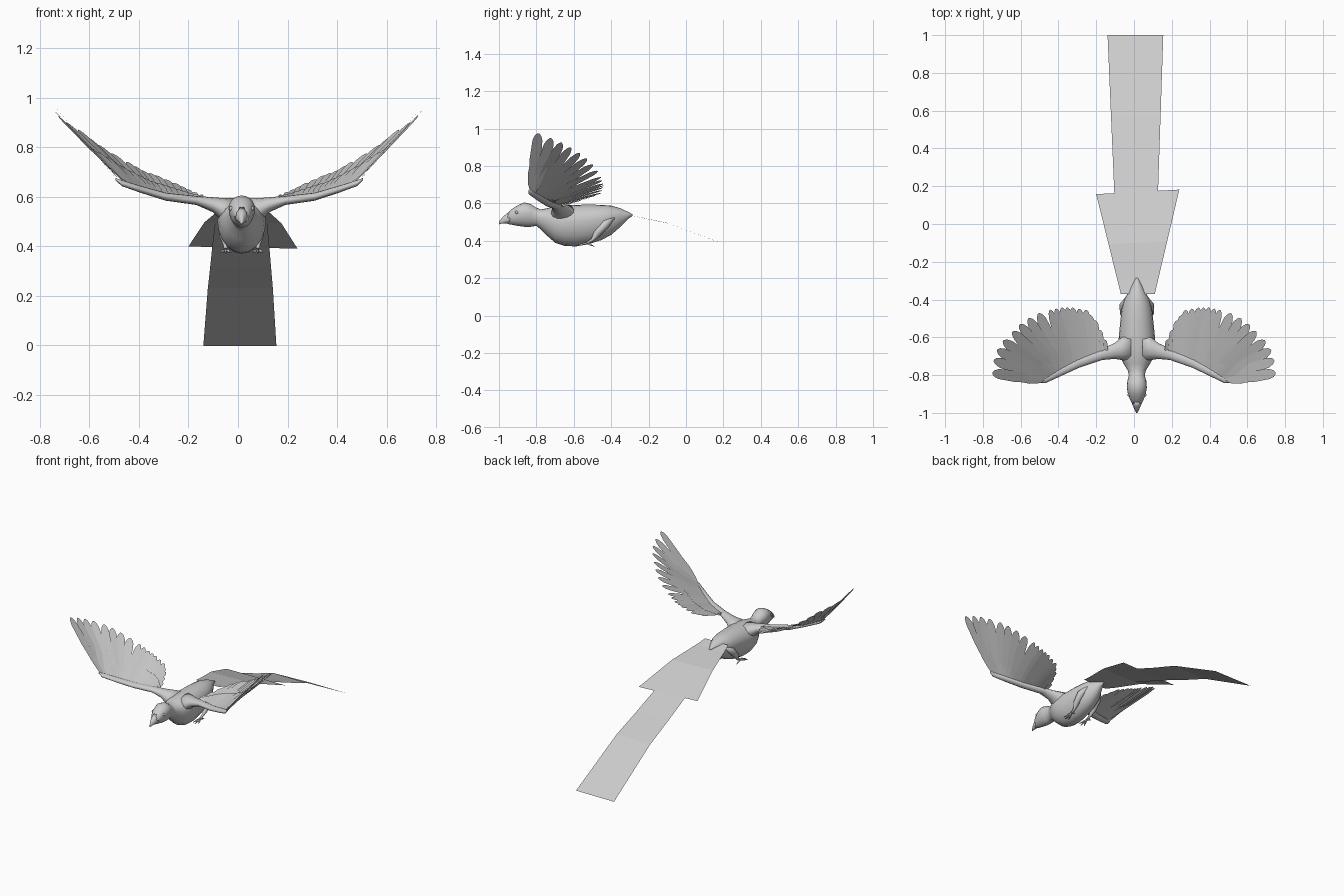
import bpy, bmesh, math
from mathutils import Vector, Matrix

if "Cube" in bpy.data.objects:
    bpy.data.objects.remove(bpy.data.objects["Cube"])

grey = bpy.data.materials.new("plain grey")
grey.use_nodes = True
GREY = (0.6, 0.6, 0.6, 1)
grey.diffuse_color = GREY
grey.node_tree.nodes["Principled BSDF"].inputs["Base Color"].default_value = GREY

MID = 0.015  # centre line of the body


def finish(name, bm, smooth=True, solid=True):
    if solid:
        bmesh.ops.recalc_face_normals(bm, faces=bm.faces)
    mesh = bpy.data.meshes.new(name)
    bm.to_mesh(mesh)
    bm.free()
    mesh.materials.append(grey)
    for p in mesh.polygons:
        p.use_smooth = smooth
    obj = bpy.data.objects.new(name, mesh)
    bpy.context.collection.objects.link(obj)
    return obj


def skin(bm, rings):
    """Join rings of points into a closed skin."""
    rows = [[bm.verts.new(p) for p in r] for r in rings]
    n = len(rows[0])
    for a, b in zip(rows, rows[1:]):
        for i in range(n):
            j = (i + 1) % n
            bm.faces.new((a[i], a[j], b[j], b[i]))
    bm.faces.new(rows[0])
    bm.faces.new(rows[-1])


def tube(bm, pts, radii, n=6):
    """Round limb through a few points."""
    pts = [Vector(p) for p in pts]
    rings = []
    for i, p in enumerate(pts):
        d = pts[min(i + 1, len(pts) - 1)] - pts[max(i - 1, 0)]
        rot = d.to_track_quat('Z', 'Y')
        rings.append([p + rot @ Vector((math.cos(k * math.tau / n), math.sin(k * math.tau / n), 0)) * radii[i]
                      for k in range(n)])
    skin(bm, rings)


def body_rings(stations, waist, n=20):
    """Upright rings: y, bottom, top, half width; waist sets the widest height."""
    rings = []
    for y, lo, hi, w in stations:
        mid = lo + (hi - lo) * waist
        ring = []
        for k in range(n):
            c, s = math.cos(k * math.tau / n), math.sin(k * math.tau / n)
            ring.append((MID + w * c, y, mid + s * ((hi - mid) if s > 0 else (mid - lo))))
        rings.append(ring)
    return rings


def along(pts, t):
    i = min(int(t), len(pts) - 2)
    return Vector(pts[i]).lerp(Vector(pts[i + 1]), t - i)


# Body with head and neck
bm = bmesh.new()
skin(bm, body_rings([
    (-.955, .49, .545, .022), (-.935, .487, .567, .034), (-.90, .48, .59, .047),
    (-.865, .475, .605, .053), (-.83, .475, .597, .05), (-.80, .48, .577, .042),
    (-.775, .46, .568, .048), (-.74, .425, .575, .07), (-.70, .39, .585, .09),
    (-.65, .373, .59, .098), (-.59, .37, .592, .095), (-.52, .382, .594, .088),
    (-.45, .405, .592, .08), (-.40, .432, .588, .066), (-.35, .475, .574, .04),
    (-.31, .517, .555, .018), (-.285, .533, .542, .006)], .6))
finish("body", bm)

# Hooked beak
bm = bmesh.new()
skin(bm, body_rings([
    (-.94, .492, .562, .03), (-.965, .493, .542, .02),
    (-.985, .492, .524, .011), (-1.0, .487, .502, .003)], .4, 10))
finish("beak", bm)

# Long tail: wide covering feathers over a narrow streamer
TAIL = [(-.37, .556), (-.3, .537), (-.1, .495), (.17, .395), (.35, .32), (.57, .235), (1, 0)]


def tail_sheet(name, rows, drop, y0, y1, left, right, skew=0):
    bm = bmesh.new()
    prev = None
    for y, z in rows:
        f = (y - y0) / (y1 - y0)
        xs = [left[0] + (left[1] - left[0]) * f, right[0] + (right[1] - right[0]) * f]
        row = [bm.verts.new((xs[0], y - skew * f, z - drop + skew * f * .35)),
               bm.verts.new((xs[1], y + skew * f, z - drop - skew * f * .35))]
        if prev:
            bm.faces.new((prev[0], prev[1], row[1], row[0]))
        prev = row
    return finish(name, bm, False, False)


tail_sheet("tail_coverts", TAIL[:4], 0, -.37, .17, (-.07, -.2), (.11, .24), .012)
tail_sheet("tail_streamer", TAIL[2:], .003, -.1, 1, (-.093, -.14), (.118, .155))

# Wing arm: x, y, z, depth, height from shoulder to wrist
ARM = [(.03, -.65, .53, .08, .065), (.08, -.66, .55, .06, .045), (.115, -.672, .568, .042, .03),
       (.18, -.69, .585, .03, .018), (.30, -.735, .60, .026, .016), (.40, -.785, .63, .023, .014),
       (.475, -.825, .655, .018, .012), (.5, -.836, .672, .005, .004)]
# Line of the feather tips, outermost first
TIPS = [(.75, -.79, .975), (.74, -.70, .94), (.71, -.635, .91), (.645, -.57, .87),
        (.595, -.52, .83), (.53, -.48, .785), (.45, -.455, .74), (.39, -.443, .705),
        (.335, -.443, .685), (.265, -.455, .655), (.22, -.51, .63), (.175, -.61, .605)]
BLADE = [(0, .35), (.2, .75), (.55, 1), (.88, .85), (.96, .55), (1, .15)]


def place(side, p):
    return Vector((side * p[0] + MID * (1 - p[0] / .75), p[1], p[2]))


def arm_point(x):
    for a, b in zip(ARM, ARM[1:]):
        if x <= b[0]:
            return Vector(a[:3]).lerp(Vector(b[:3]), (x - a[0]) / (b[0] - a[0]))
    return Vector(ARM[-1][:3])


def feather(bm, side, root, tip, across, width, twist):
    d = (tip - root).normalized()
    w = (across - d * across.dot(d)).normalized()
    w = Matrix.Rotation(twist, 3, d) @ w
    prev = None
    for s, k in BLADE:
        c = root.lerp(tip, s)
        row = [bm.verts.new(place(side, c + w * (e * k * width / 2))) for e in (-1, 1)]
        if prev:
            f = bm.faces.new((prev[0], prev[1], row[1], row[0]))
            f.normal_update()
            if f.normal.z < 0:
                f.normal_flip()
        prev = row


STEPS = [i * .75 for i in range(8)] + [6 + i * .5 for i in range(11)]

for side, label in ((1, "left"), (-1, "right")):
    # Arm
    bm = bmesh.new()
    rings = []
    for x, y, z, ry, rz in ARM:
        rings.append([place(side, (x, y + ry * math.cos(k * math.tau / 12), z + rz * math.sin(k * math.tau / 12)))
                      for k in range(12)])
    skin(bm, rings)
    finish(label + "_wing_arm", bm)

    # Flight feathers and the shorter row lying over them
    for name, reach, lift in (("flight_feathers", 1, 0), ("covert_feathers", .5, .007)):
        bm = bmesh.new()
        for t in STEPS:
            x = .485 - .125 * t / 6 if t < 6 else .36 - .19 * (t - 6) / 5
            root = arm_point(x) + Vector((0, .005, lift))
            tip = along(TIPS, t) + Vector((0, 0, lift))
            across = along(TIPS, min(t + .5, 11)) - along(TIPS, max(t - .5, 0))
            width = .062 if t < 6 else .046
            feather(bm, side, root, root.lerp(tip, reach), across, width, math.radians(9))
        finish(label + "_" + name, bm, False, False)

    # Thigh, shank and toes
    bm = bmesh.new()
    leg = [(.045, -.38, .53), (.068, -.43, .49), (.07, -.475, .44), (.066, -.50, .405), (.065, -.53, .388)]
    tube(bm, [(MID + side * x, y, z) for x, y, z in leg], (.008, .024, .02, .009, .007), 8)
    for dx, dy, dz in ((-.022, -.055, -.014), (0, -.065, -.015), (.022, -.055, -.014), (0, .04, -.018)):
        tube(bm, [(MID + side * (.065 + dx * s), -.53 + dy * s, .388 + dz * s) for s in (0, .6, 1)],
             (.006, .005, .001))
    finish(label + "_leg", bm)

    # Eye
    bm = bmesh.new()
    bmesh.ops.create_uvsphere(bm, u_segments=10, v_segments=6, radius=.009,
                              matrix=Matrix.Translation((MID + side * .042, -.905, .552)))
    finish(label + "_eye", bm)
